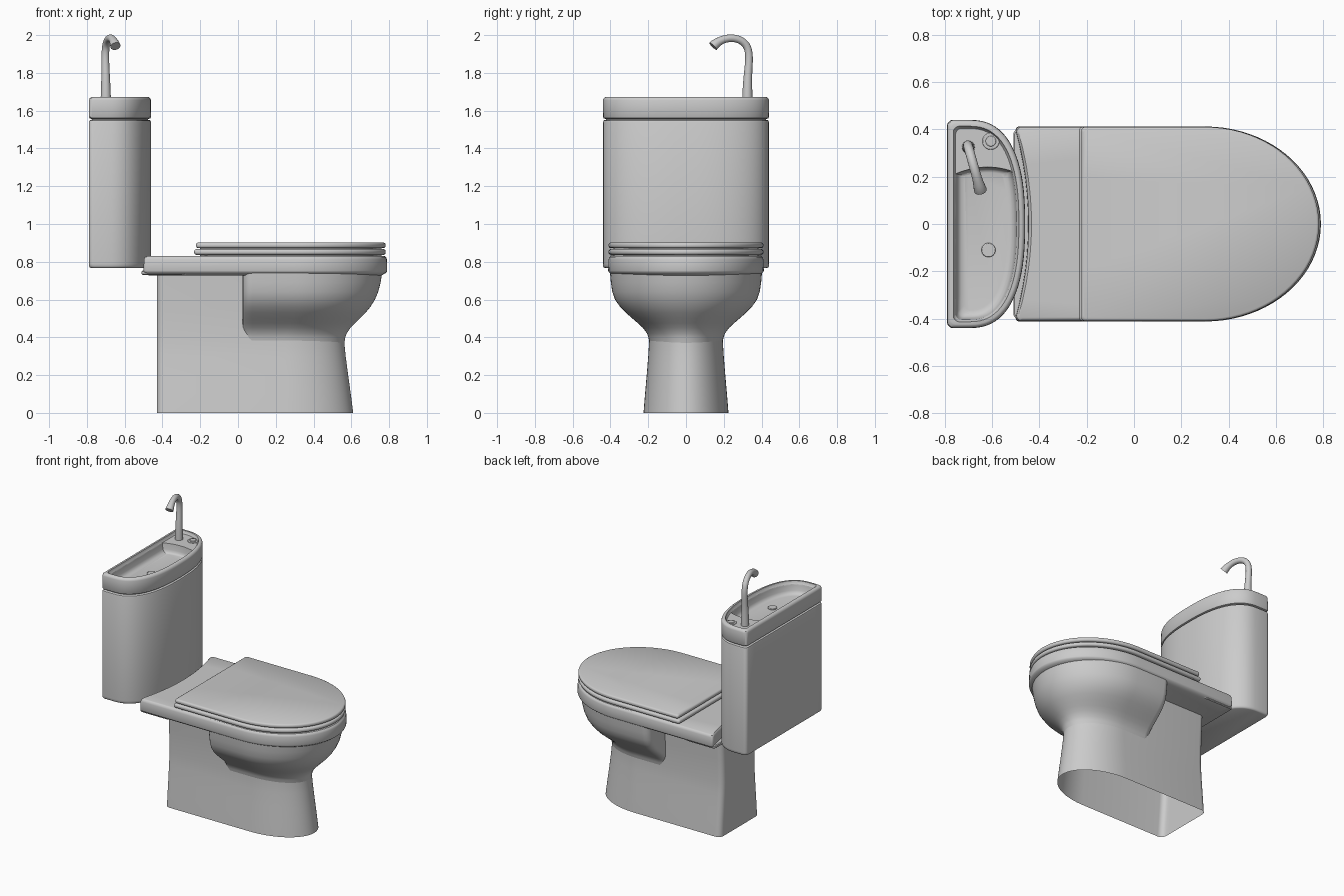
import bpy, bmesh, math

if "Cube" in bpy.data.objects:
    bpy.data.objects.remove(bpy.data.objects["Cube"])


def outline(xb, xs, xf, hw, r=0.03, n=2.0, bow=0.0, inset=0.0):
    """D-shaped plan: flat (or bowed) back at xb, curved nose from xs out to xf."""
    xb, xf, hw = xb + inset, xf - inset, hw - inset
    pts = []
    for i in range(41):
        a = -math.pi / 2 + math.pi * i / 40
        c, s = max(math.cos(a), 0.0), math.sin(a)
        pts.append((xs + (xf - xs) * c ** (2 / n),
                    hw * math.copysign(abs(s) ** (2 / n), s)))
    back = []
    for i in range(6):
        a = math.pi / 2 * (1 + i / 5)
        back.append((xb + r + r * math.cos(a), hw - r + r * math.sin(a)))
    for i in range(1, 12):
        back.append((xb, (hw - r) * (1 - i / 6)))
    for i in range(6):
        a = math.pi + math.pi / 2 * i / 5
        back.append((xb + r + r * math.cos(a), -hw + r + r * math.sin(a)))
    return pts + [(x + bow * (1 - (y / hw) ** 2), y) for x, y in back]


def smooth(ob, angle=35):
    bpy.ops.object.select_all(action='DESELECT')
    ob.select_set(True)
    bpy.context.view_layer.objects.active = ob
    bpy.ops.object.shade_smooth_by_angle(angle=math.radians(angle))


def loft(name, rings, caps=True):
    """rings: list of (z, outline)."""
    bm = bmesh.new()
    loops = [[bm.verts.new((x, y, z)) for x, y in pts] for z, pts in rings]
    n = len(loops[0])
    for a, b in zip(loops, loops[1:]):
        for i in range(n):
            j = (i + 1) % n
            bm.faces.new((a[i], a[j], b[j], b[i]))
    if caps:
        bm.faces.new(loops[0][::-1])
        bm.faces.new(loops[-1])
        bmesh.ops.recalc_face_normals(bm, faces=bm.faces)
    me = bpy.data.meshes.new(name)
    bm.to_mesh(me)
    bm.free()
    ob = bpy.data.objects.new(name, me)
    bpy.context.collection.objects.link(ob)
    smooth(ob)
    return ob


def cut(ob, cutter):
    mod = ob.modifiers.new("cut", 'BOOLEAN')
    mod.operation, mod.solver, mod.object = 'DIFFERENCE', 'EXACT', cutter
    bpy.ops.object.select_all(action='DESELECT')
    bpy.context.view_layer.objects.active = ob
    ob.select_set(True)
    bpy.ops.object.modifier_apply(modifier=mod.name)
    bpy.data.objects.remove(cutter)


def disc(name, x, y, z, r, h, rot=(0, 0, 0)):
    bpy.ops.mesh.primitive_cylinder_add(vertices=32, radius=r, depth=h,
                                        location=(x, y, z), rotation=rot)
    ob = bpy.context.object
    ob.name = name
    bev = ob.modifiers.new("bevel", 'BEVEL')
    bev.width, bev.segments = 0.003, 2
    smooth(ob)


# Pedestal, an open shell flaring towards the floor
loft("pedestal", [(z, outline(-0.43, 0.25, xf, hw, 0.04)) for z, xf, hw in [
    (0, 0.61, 0.225), (0.1, 0.597, 0.217), (0.2, 0.583, 0.208),
    (0.3, 0.57, 0.2), (0.38, 0.562, 0.195), (0.55, 0.56, 0.2),
    (0.74, 0.56, 0.21)]], caps=False)

# Bowl swelling out of the front of the pedestal
loft("bowl", [(z, outline(0.025, xs, xf, hw, 0.05)) for z, xf, hw, xs in [
    (0.36, 0.561, 0.19, 0.25), (0.40, 0.568, 0.199, 0.25),
    (0.42, 0.575, 0.206, 0.26), (0.45, 0.595, 0.228, 0.27),
    (0.475, 0.62, 0.255, 0.28), (0.50, 0.645, 0.284, 0.29),
    (0.53, 0.675, 0.318, 0.3), (0.56, 0.7, 0.348, 0.3),
    (0.60, 0.725, 0.376, 0.3), (0.64, 0.742, 0.39, 0.3),
    (0.69, 0.755, 0.398, 0.3), (0.74, 0.763, 0.402, 0.3)]], caps=False)

# Rim slab, hollowed at the back around the tank, with a lip beneath it
loft("rim_slab", [(z, outline(-0.505, 0.3, 0.79, 0.412, 0.02, bow=0.058, inset=i))
                  for z, i in [(0.728, 0.028), (0.738, 0.012), (0.745, 0.003),
                               (0.753, 0), (0.812, 0.002), (0.824, 0.006),
                               (0.83, 0.014)]])
loft("rear_lip", [(z, outline(-0.51, -0.35, -0.25, 0.4, 0.02, n=8, inset=i))
                  for z, i in [(0.73, 0.005), (0.735, 0), (0.748, 0), (0.753, 0.005)]])

# Seat and its lid, two rounded layers
for name, z0, z1, xb, xf in [("seat", 0.837, 0.867, -0.232, 0.782),
                             ("seat_lid", 0.872, 0.902, -0.222, 0.782)]:
    loft(name, [(z, outline(xb, 0.3, xf, 0.41, 0.015, inset=i)) for z, i in [
        (z0, 0.01), (z0 + 0.004, 0.003), (z0 + 0.01, 0), (z1 - 0.01, 0),
        (z1 - 0.004, 0.003), (z1, 0.01)]])
loft("seat_core", [(z, outline(-0.2, 0.3, 0.76, 0.385, 0.015)) for z in (0.825, 0.88)])
for s in (-1, 1):
    disc("hinge", -0.17, s * 0.36, 0.844, 0.012, 0.08, (math.pi / 2, 0, 0))


# Tank body and the basin on top of it
def tank(inset=0.0):
    return outline(-0.79, -0.7, -0.46, 0.44, 0.025, n=2.5, inset=inset)


loft("tank", [(z, tank(i)) for z, i in [
    (0.766, 0.012), (0.77, 0.005), (0.778, 0.001), (0.79, 0), (1.538, 0),
    (1.547, 0.003), (1.551, 0.01), (1.552, 0.016), (1.57, 0.016)]])
basin = loft("basin", [(z, tank(i)) for z, i in [
    (1.557, 0.012), (1.56, 0.004), (1.567, 0), (1.655, 0.001),
    (1.665, 0.004), (1.671, 0.011), (1.673, 0.016)]])


def bowl_plan(inset):
    return [(x, min(y, 0.262 - inset * 0.6 - 1.6 * (x + 0.62) ** 2)) for x, y in tank(inset)]


cut(basin, loft("shelf_cutter", [(z, tank(i)) for z, i in [
    (1.652, 0.036), (1.658, 0.031), (1.668, 0.028), (1.70, 0.018)]]))
cut(basin, loft("bowl_cutter", [(z, bowl_plan(i)) for z, i in [
    (1.585, 0.075), (1.588, 0.06), (1.596, 0.049), (1.61, 0.042),
    (1.645, 0.037), (1.66, 0.034)]]))
smooth(basin)
disc("drain", -0.615, -0.11, 1.587, 0.03, 0.012)
disc("button_ring", -0.605, 0.35, 1.653, 0.036, 0.008)
disc("button", -0.605, 0.35, 1.657, 0.022, 0.01)

# Swan-neck tap
path = [(0.325, 1.645, 1.3), (0.325, 1.70, 1.25), (0.326, 1.78, 1.05),
        (0.336, 1.87, 0.95), (0.33, 1.945, 0.95), (0.28, 1.982, 0.95),
        (0.22, 1.986, 0.95), (0.175, 1.968, 1.0), (0.155, 1.953, 1.25),
        (0.143, 1.941, 1.3)]
cu = bpy.data.curves.new("tap", 'CURVE')
cu.dimensions = '3D'
cu.bevel_depth, cu.bevel_resolution, cu.use_fill_caps = 0.021, 6, True
sp = cu.splines.new('NURBS')
sp.points.add(len(path) - 1)
for p, (y, z, r) in zip(sp.points, path):
    p.co = (-0.70 + (0.325 - y) * 0.28, y, z, 1)
    p.radius = r
sp.use_endpoint_u, sp.order_u, sp.resolution_u = True, 4, 6
tap = bpy.data.objects.new("tap", cu)
bpy.context.collection.objects.link(tap)
bpy.ops.object.select_all(action='DESELECT')
tap.select_set(True)
bpy.context.view_layer.objects.active = tap
bpy.ops.object.convert(target='MESH')
smooth(bpy.context.object, 50)
